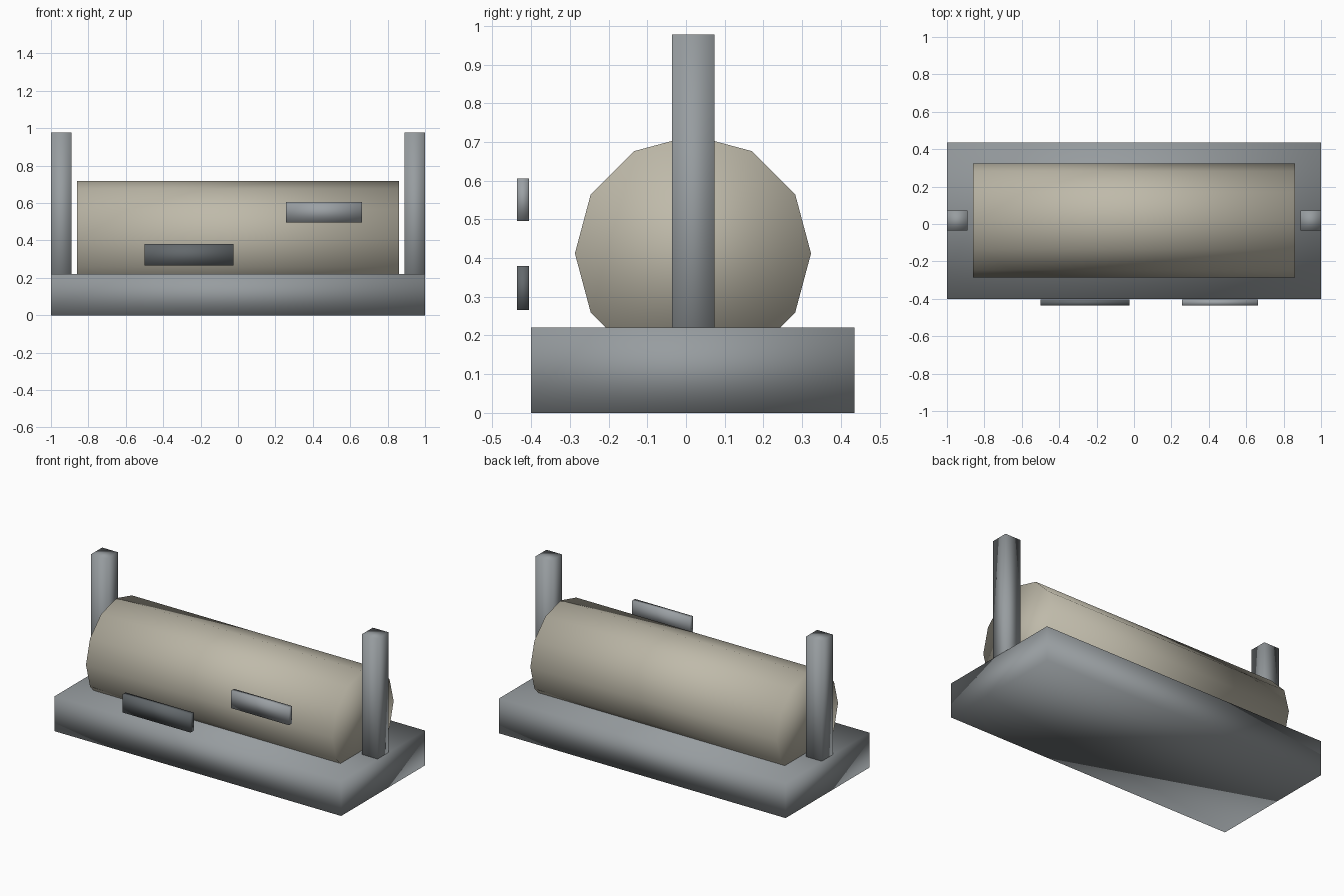
import bpy
from math import radians
from mathutils import Vector

cube = bpy.data.objects.get("Cube")
if cube:
    bpy.data.objects.remove(cube, do_unlink=True)


def material(name, r, g, b):
    m = bpy.data.materials.new(name)
    m.use_nodes = True
    m.diffuse_color = (r, g, b, 1)
    m.node_tree.nodes["Principled BSDF"].inputs["Base Color"].default_value = (r, g, b, 1)
    return m


grey = material("steel grey", 0.31, 0.335, 0.35)
beige = material("warm beige", 0.52, 0.49, 0.40)
light = material("light plate grey", 0.33, 0.355, 0.375)
dark = material("dark plate grey", 0.125, 0.14, 0.15)


def finish(name, mat):
    ob = bpy.context.object
    ob.name = name
    ob.data.materials.append(mat)
    bpy.ops.object.transform_apply(location=False, rotation=True, scale=True)
    bpy.ops.object.shade_smooth()  # soft shading over all faces, boxes included
    return ob


def box(name, low, high, mat):
    low, high = Vector(low), Vector(high)
    bpy.ops.mesh.primitive_cube_add(size=1, location=(low + high) / 2)
    bpy.context.object.scale = high - low
    return finish(name, mat)


# Base slab
box("base", (-1, -0.4, 0), (1, 0.435, 0.22), grey)

# Twelve-sided roller resting in the slab
bpy.ops.mesh.primitive_cylinder_add(vertices=12, radius=0.305, depth=1.72,
                                    location=(0, 0.018, 0.412),
                                    rotation=(0, radians(90), 0))
finish("roller", beige)

# End posts, running down through the slab
for side, name in ((-1, "right_post"), (1, "left_post")):
    inner, outer = side * 0.89, side * 0.999
    box(name, (min(inner, outer), -0.036, 0.01),
        (max(inner, outer), 0.073, 0.978), grey)

# Plates standing off the front
box("lower_plate", (-0.5, -0.437, 0.266), (-0.025, -0.405, 0.38), dark)
box("upper_plate", (0.257, -0.437, 0.496), (0.662, -0.405, 0.605), light)
